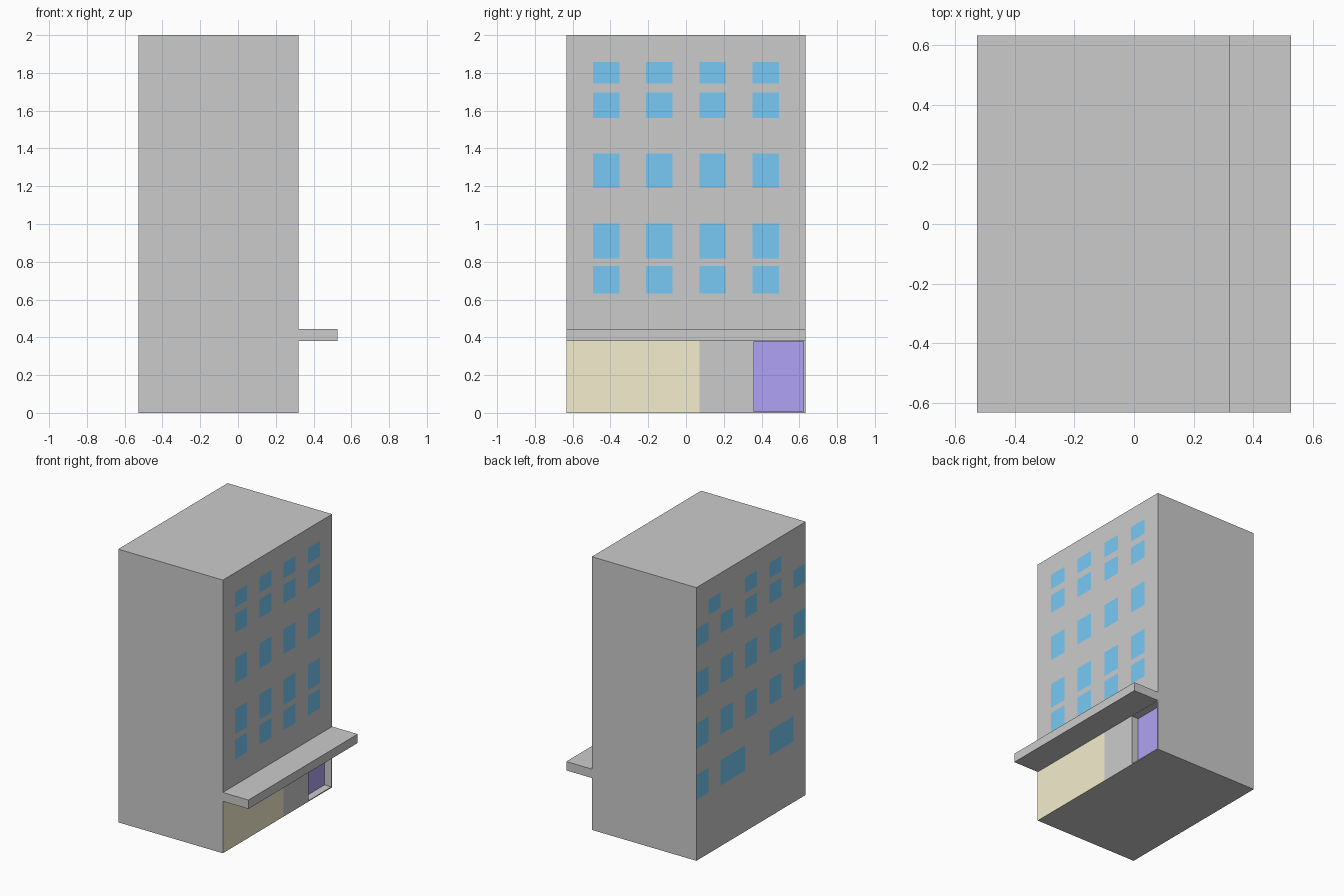
import bpy, bmesh
from mathutils import Vector

if "Cube" in bpy.data.objects:
    bpy.data.objects.remove(bpy.data.objects["Cube"])

X0, X1, XC = -0.527, 0.32, 0.527      # back wall, street wall, canopy edge
W, H = 0.632, 2.0                     # half width, height
CANOPY = (0.38, 0.445)
DOOR_Y, DOOR_Z, DOOR_DEPTH = (0.36, 0.622), (0.007, 0.377), 0.055

# nine equal bays across the facade
BAY = [-W + i * 2 * W / 9 for i in range(10)]
# window storeys (bottom, top)
LOW, ONE, TWO, THREE, ATTIC = (0.633, 0.777), (0.818, 1.003), (1.19, 1.373), (1.56, 1.697), (1.745, 1.858)
BACK_LOW = (0.445, 0.63)

# windows as (storey, first bay, last bay)
street = [(r, b, b) for r in (LOW, ONE, TWO, THREE, ATTIC) for b in (1, 3, 5, 7)]
back = [(r, b, b) for r in (ONE, TWO, THREE) for b in (0, 2, 4, 6, 8)]
back += [(ATTIC, b, b) for b in (2, 4, 7)]
back += [(BACK_LOW, 1, 2), (BACK_LOW, 5, 6), (BACK_LOW, 8, 8)]


def material(name, rgb):
    m = bpy.data.materials.new(name)
    m.diffuse_color = (*rgb, 1)
    m.use_nodes = True
    m.node_tree.nodes["Principled BSDF"].inputs["Base Color"].default_value = m.diffuse_color
    return m


def box(bm, lo, hi):
    verts = bmesh.ops.create_cube(bm, size=1)['verts']
    for v in verts:
        v.co = Vector([hi[i] if v.co[i] > 0 else lo[i] for i in range(3)])


def finish(bm, name, mats=()):
    bmesh.ops.recalc_face_normals(bm, faces=bm.faces[:])
    me = bpy.data.meshes.new(name)
    bm.to_mesh(me)
    bm.free()
    for m in mats:
        me.materials.append(m)
    ob = bpy.data.objects.new(name, me)
    bpy.context.collection.objects.link(ob)
    return ob


def in_window(c, windows):
    return any(r[0] < c.z < r[1] and BAY[a] < c.y < BAY[b + 1] for r, a, b in windows)


# building block, sliced along every facade line
bm = bmesh.new()
box(bm, (X0, -W, 0), (X1, W, H))
zs = {z for r in (LOW, ONE, TWO, THREE, ATTIC, BACK_LOW, CANOPY, DOOR_Z) for z in r}
cuts = [((0, y, 0), (0, 1, 0)) for y in BAY[1:-1] + list(DOOR_Y)]
cuts += [((0, 0, z), (0, 0, 1)) for z in sorted(zs)]
for co, no in cuts:
    bmesh.ops.bisect_plane(bm, geom=bm.verts[:] + bm.edges[:] + bm.faces[:],
                           dist=1e-5, plane_co=co, plane_no=no)
bm.normal_update()

# colour the windows, the shop front and the door
door = []
for f in bm.faces:
    c = f.calc_center_median()
    if f.normal.x > 0.9:
        if in_window(c, street):
            f.material_index = 1
        elif c.z < CANOPY[0] and c.y < BAY[5]:
            f.material_index = 2
        elif DOOR_Y[0] < c.y < DOOR_Y[1] and DOOR_Z[0] < c.z < DOOR_Z[1]:
            door.append(f)
    elif f.normal.x < -0.9 and in_window(c, back):
        f.material_index = 1

# recess the doorway
new = bmesh.ops.extrude_face_region(bm, geom=door)['geom']
bmesh.ops.delete(bm, geom=[f for f in door if f.is_valid], context='FACES_ONLY')
bmesh.ops.translate(bm, vec=(-DOOR_DEPTH, 0, 0),
                    verts=[g for g in new if isinstance(g, bmesh.types.BMVert)])
for g in new:
    if isinstance(g, bmesh.types.BMFace):
        g.material_index = 3

wall = material("wall", (0.8, 0.8, 0.8))
glass = material("glass", (0.19, 0.59, 0.92))
shop = material("shop_front", (0.91, 0.85, 0.61))
door_mat = material("door", (0.436, 0.364, 0.91))
finish(bm, "building", (wall, glass, shop, door_mat))

# canopy over the pavement
bm = bmesh.new()
box(bm, (X1, -W, CANOPY[0]), (XC, W, CANOPY[1]))
finish(bm, "canopy", (wall,))
